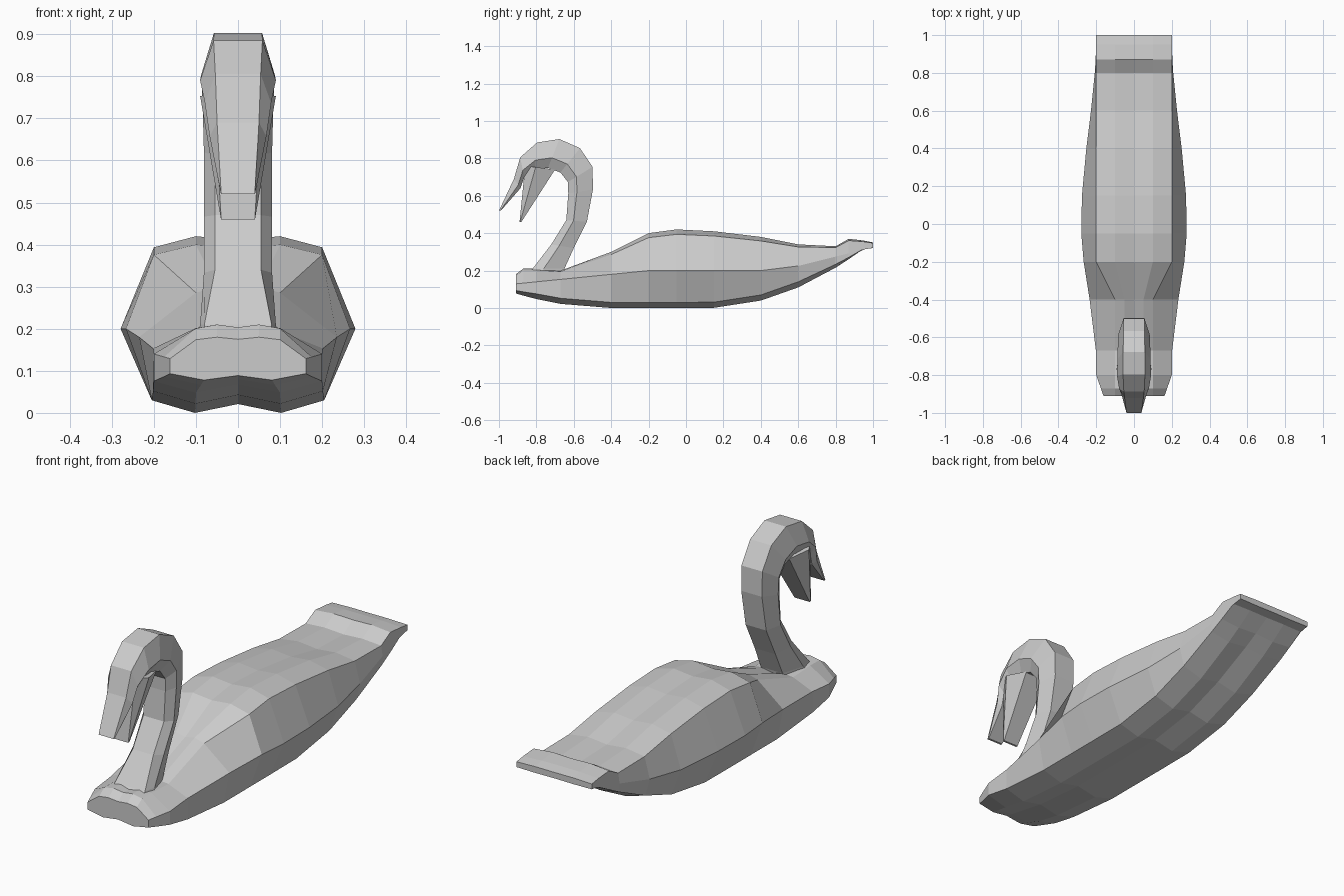
import bpy
import bmesh
from math import cos, sin, pi, radians

default_cube = bpy.data.objects.get("Cube")
if default_cube:
    bpy.data.objects.remove(default_cube, do_unlink=True)

# One plain pale grey for the whole bird
plumage = bpy.data.materials.new("pale_grey")
plumage.use_nodes = True
grey = (0.6, 0.6, 0.6, 1)
plumage.diffuse_color = grey
shader = plumage.node_tree.nodes["Principled BSDF"]
shader.inputs["Base Color"].default_value = grey
shader.inputs["Roughness"].default_value = 0.8


def mirrored_ring(half):
    """Close a half outline that starts and ends on the centre line."""
    other_side = [(-x, y, z) for x, y, z in reversed(half[1:-1])]
    return half + other_side


def loft(name, rings):
    """Skin a row of equal rings with flat quads and cap both ends."""
    bm = bmesh.new()
    loops = [[bm.verts.new(point) for point in ring] for ring in rings]
    for lower, upper in zip(loops, loops[1:]):
        for i in range(len(lower)):
            bm.faces.new((lower[i - 1], lower[i], upper[i], upper[i - 1]))
    bm.faces.new(loops[0])
    bm.faces.new(loops[-1])
    bmesh.ops.recalc_face_normals(bm, faces=bm.faces)
    mesh = bpy.data.meshes.new(name)
    bm.to_mesh(mesh)
    bm.free()
    mesh.materials.append(plumage)
    obj = bpy.data.objects.new(name, mesh)
    bpy.context.collection.objects.link(obj)


def keel_height(y):
    """Flat amidships, curving up to the breast and the tail."""
    breast = 0.3 * min(0, y + 0.4) ** 2
    tail = 0.44 * max(0, y - 0.1) ** 2
    return min(breast + tail, 1.32 - y)


def side_height(y):
    """Height of the widest line along the flank."""
    return 0.2 + 0.1 * min(0, y + 0.2) + 0.25 * max(0, y - 0.5)


def side_width(y):
    """Fullest amidships, rounding in at the breast."""
    swing = min(abs(y) * (1.35 if y < 0 else 1), 1)
    bulge = 0.08 * cos(swing * pi / 2) ** 2
    return 0.2 + bulge + 0.35 * min(0, y + 0.8)


def body_ring(y, top):
    """Twin-keeled hull section with a softly ridged back."""
    keel, side, width = keel_height(y), side_height(y), side_width(y)
    chine_x = min(width, 0.205)
    shoulder_x = 0.2 if y > -0.3 else 0.1
    rise = 0.3 * min(0.1, side - keel)
    shoulder = top - 0.12 * (top - side)
    return mirrored_ring([
        (0, y, keel + rise * 0.7),
        (chine_x / 2, y, keel),
        (chine_x, y, keel + rise),
        (width, y, side),
        (shoulder_x, y, shoulder),
        (shoulder_x / 2, y, top),
        (0, y, top - rise / 3),
    ])


# Body: the back line from breast to tail as y, top height
back_line = [
    (-0.91, 0.18), (-0.87, 0.21), (-0.8, 0.21), (-0.67, 0.2),
    (-0.4, 0.3), (-0.2, 0.4), (-0.05, 0.42), (0.15, 0.41), (0.4, 0.38),
    (0.6, 0.34), (0.8, 0.33), (0.87, 0.37), (0.95, 0.36), (1, 0.35),
]
loft("body", [body_ring(y, top) for y, top in back_line])


def neck_ring(outer, inner, width):
    """Eight-sided section between an outer and an inner (y, z) point."""
    side = [a + 0.65 * (b - a) for a, b in zip(outer, inner)]
    edge_x = 0.025 + 0.033 * width
    inner_x = 0.08 if inner[1] < 0.3 else edge_x
    return mirrored_ring([
        (0, *outer), (edge_x, *outer), (0.09 * width, *side),
        (inner_x, *inner), (0, *inner),
    ])


def arc_point(centre, radius_y, radius_z, angle):
    """Point on an ellipse seen from the side."""
    return (centre[0] + radius_y * cos(angle), centre[1] + radius_z * sin(angle))


# Neck rising from the breast
neck_rings = [
    neck_ring((-0.66, 0.17), (-0.86, 0.17), 1.1),
    neck_ring((-0.65, 0.21), (-0.82, 0.21), 1),
    neck_ring((-0.6, 0.32), (-0.72, 0.34), 0.9),
    neck_ring((-0.53, 0.46), (-0.64, 0.47), 0.9),
]
# Curve of the upper neck and head, widest at the cheeks
for step in range(7):
    angle = radians(32.5 * step - 15)
    outer = arc_point((-0.705, 0.69), 0.215, 0.215, angle)
    inner = arc_point((-0.755, 0.64), 0.13, 0.11, angle)
    width = min(0.9 + step / 40, 1.5 - step / 8)
    neck_rings.append(neck_ring(outer, inner, width))
# Upper bill runs down to a straight edge
neck_rings.append(neck_ring((-1, 0.52), (-0.99, 0.52), 0.45))
loft("neck_and_upper_bill", neck_rings)

# Lower bill hangs open below the jaw
loft("lower_bill", [
    neck_ring((-0.7, 0.74), (-0.86, 0.76), 1),
    neck_ring((-0.88, 0.46), (-0.89, 0.46), 0.45),
])
